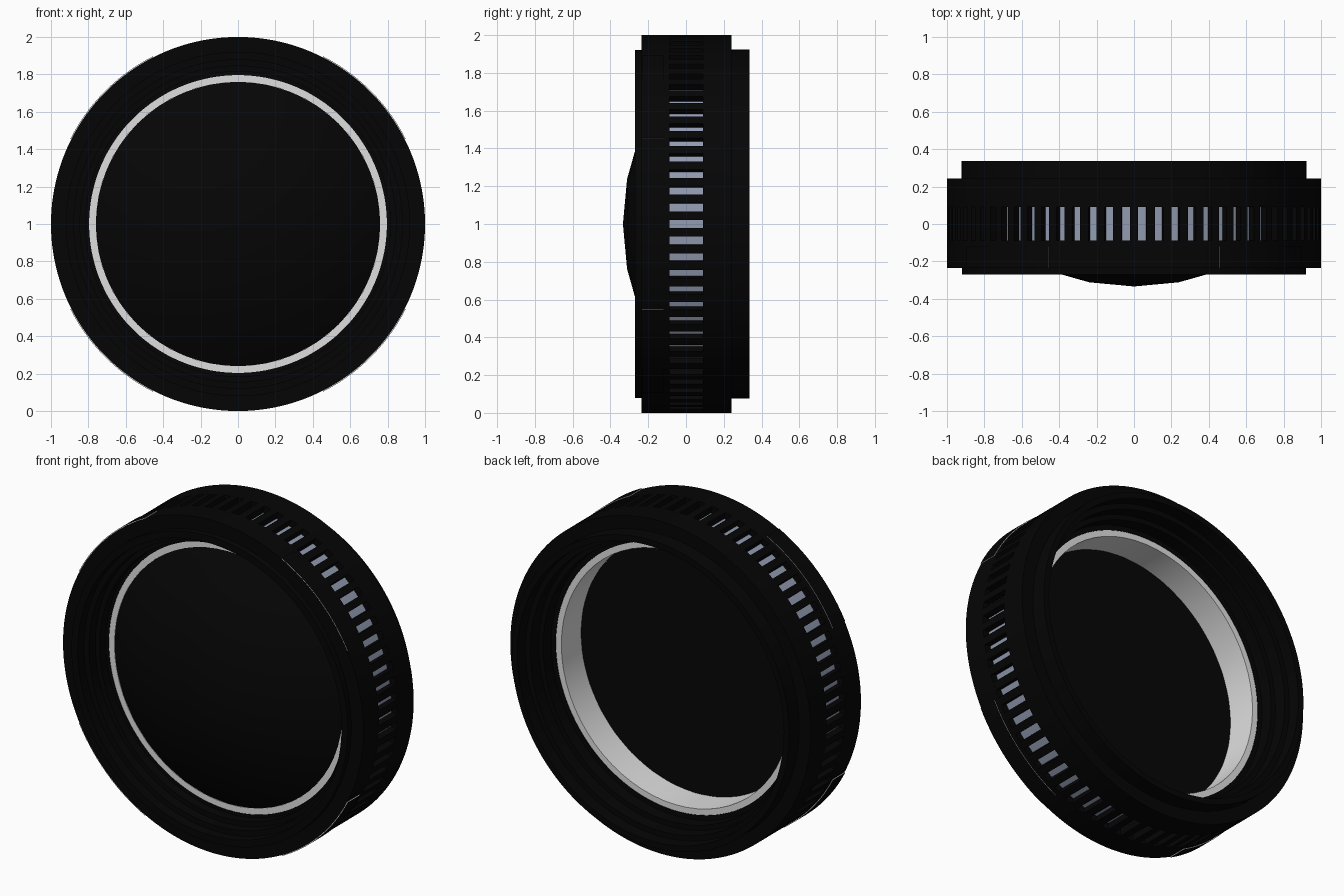
import bpy, bmesh, math
from math import cos, sin, pi, radians

if "Cube" in bpy.data.objects:
    bpy.data.objects.remove(bpy.data.objects["Cube"])


def material(name, rgb):
    m = bpy.data.materials.new(name)
    m.diffuse_color = (*rgb, 1)
    m.use_nodes = True
    m.node_tree.nodes["Principled BSDF"].inputs["Base Color"].default_value = m.diffuse_color
    return m


BLACK = material("matte black", (0.0015, 0.0015, 0.0015))
GLASS = material("dark glass", (0.0016, 0.0016, 0.0016))
SILVER = material("silver", (0.74, 0.74, 0.74))
BLUE = material("blue grey", (0.29, 0.33, 0.44))


def at(r, y, a):
    return (r * cos(a), y, 1 + r * sin(a))


def finish(bm, name, mat, smooth=None):
    bmesh.ops.remove_doubles(bm, verts=bm.verts, dist=1e-5)
    bmesh.ops.recalc_face_normals(bm, faces=bm.faces)
    me = bpy.data.meshes.new(name)
    bm.to_mesh(me)
    bm.free()
    me.materials.append(mat)
    ob = bpy.data.objects.new(name, me)
    bpy.context.collection.objects.link(ob)
    if smooth:
        bpy.ops.object.select_all(action='DESELECT')
        ob.select_set(True)
        bpy.context.view_layer.objects.active = ob
        bpy.ops.object.shade_smooth_by_angle(angle=radians(smooth))
    return ob


def sweep(bm, profile, a0, a1, n):
    """Turn a closed (radius, y) profile about the y axis from a0 to a1."""
    full = abs(a1 - a0 - 2 * pi) < 1e-6
    count = n if full else n + 1
    rows = [[bm.verts.new(at(r, y, a0 + (a1 - a0) * i / n)) for r, y in profile]
            for i in range(count)]
    k = len(profile)
    for i in range(n):
        p, q = rows[i], rows[(i + 1) % count]
        for j in range(k):
            bm.faces.new((p[j], p[(j + 1) % k], q[(j + 1) % k], q[j]))
    if not full:
        bm.faces.new(rows[0])
        bm.faces.new(rows[-1])


def ring(name, profile, mat, n=140, smooth=30):
    bm = bmesh.new()
    sweep(bm, profile, 0, 2 * pi, n)
    return finish(bm, name, mat, smooth)


# Main housing: stepped outside, grip groove, stepped funnels front and back
ring("housing", [
    (0.878, -0.27), (0.92, -0.27), (0.92, -0.235), (1.0, -0.235),
    (1.0, -0.088), (0.95, -0.088), (0.95, 0.09), (1.0, 0.09),
    (1.0, 0.242), (0.923, 0.242), (0.923, 0.337), (0.887, 0.337),
    (0.887, 0.26), (0.855, 0.26), (0.855, 0.18), (0.825, 0.18),
    (0.825, 0.103), (0.796, 0.103), (0.796, -0.093), (0.815, -0.093),
    (0.815, -0.15), (0.845, -0.15), (0.845, -0.21), (0.878, -0.21)], BLACK)

# Coloured band at the bottom of the grip groove
ring("grip_band", [(0.945, -0.088), (0.96, -0.088), (0.96, 0.09), (0.945, 0.09)], BLUE)

# Raised ribs across the band
bm = bmesh.new()
N = 70
half = 0.5 * pi / N
for i in range(N):
    mid = (i + 0.5) * 2 * pi / N
    sweep(bm, [(0.95, -0.089), (1.0, -0.089), (1.0, 0.091), (0.95, 0.091)],
          mid - half, mid + half, 1)
finish(bm, "grip_ribs", BLACK)

# Inner bright tube holding the lens
ring("inner_tube", [(0.76, -0.09), (0.803, -0.09), (0.803, 0.10), (0.76, 0.10)],
     SILVER, n=64)

# Domed lens with a flat back
bm = bmesh.new()
R, SEG = 1.3, 32
prev = None
tip = bm.verts.new(at(0, -0.334, 0))
for deg in (10.6, 21.2, 31.0, 35.9):
    t = radians(deg)
    row = [bm.verts.new(at(R * sin(t), -0.334 + R * (1 - cos(t)), 2 * pi * i / SEG))
           for i in range(SEG)]
    for i in range(SEG):
        j = (i + 1) % SEG
        bm.faces.new((tip, row[i], row[j]) if prev is None
                     else (prev[i], row[i], row[j], prev[j]))
    prev = row
bm.faces.new(prev)
finish(bm, "lens", GLASS, 30)

# Four thin bright panels on the outside, each under a black skin
panels, skins = bmesh.new(), bmesh.new()
for k in range(4):
    a0, a1 = radians(27 + 90 * k), radians(63 + 90 * k)
    for bm, r0, r1 in ((panels, 0.996, 1.0045), (skins, 1.0045, 1.005)):
        sweep(bm, [(r0, -0.234), (r1, -0.234), (r1, -0.12), (r0, -0.12)], a0, a1, 14)
finish(panels, "side_panels", SILVER, 30)
finish(skins, "panel_skins", BLACK, 30)
